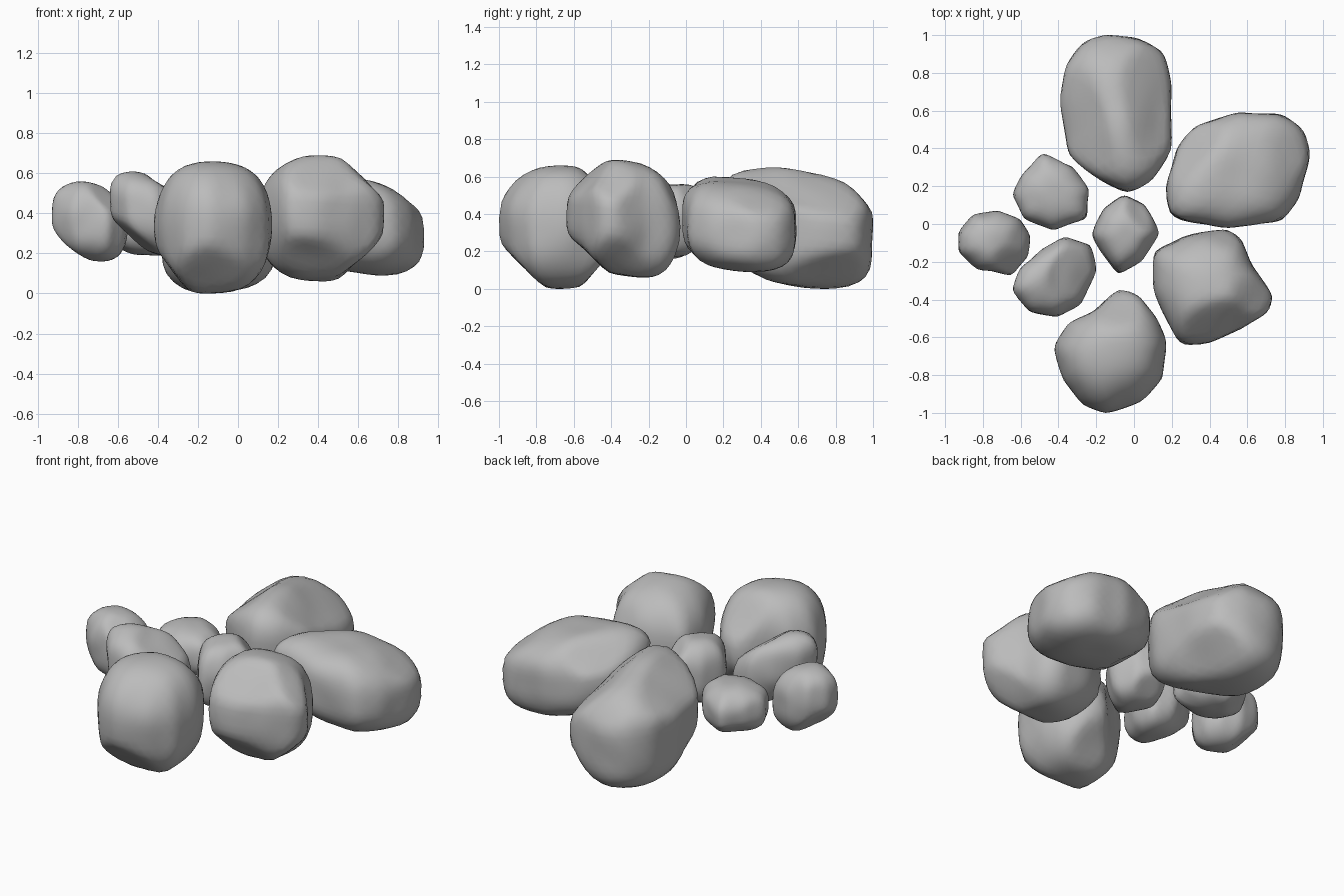
import bpy, bmesh, math
from mathutils import Vector, noise

cube = bpy.data.objects.get("Cube")
if cube:
    bpy.data.objects.remove(cube, do_unlink=True)

stone = bpy.data.materials.new("stone_grey")
stone.use_nodes = True
GREY = (0.5, 0.5, 0.5, 1)
stone.diffuse_color = GREY
stone.node_tree.nodes["Principled BSDF"].inputs["Base Color"].default_value = GREY


def reach(points, centre, angle):
    """Distance from the centre to the outline in one direction."""
    ray = Vector((math.cos(angle), math.sin(angle)))
    best = 0
    for i, p in enumerate(points):
        a = Vector(p) - centre
        edge = Vector(points[(i + 1) % len(points)]) - centre - a
        det = ray.cross(edge)
        if abs(det) < 1e-9:
            continue
        along = a.cross(ray) / det
        if -1e-6 <= along <= 1 + 1e-6:
            best = max(best, a.cross(edge) / det)
    return best


def rock(name, outline, low, high, tilt=(0, 0), cuts=(), power=2.5):
    """Boulder from a plan outline, height range, tilt and flattened sides.
    Each cut is (azimuth, elevation, fraction of the extent kept)."""
    xs, ys = zip(*outline)
    centre = Vector(((min(xs) + max(xs)) / 2, (min(ys) + max(ys)) / 2))
    half = (high - low) / 2
    bm = bmesh.new()
    bmesh.ops.create_icosphere(bm, subdivisions=4, radius=1)
    for v in bm.verts:
        d = v.co.normalized()
        flat = math.hypot(d.x, d.y)
        k = (flat ** power + abs(d.z) ** power) ** (-1 / power)
        angle = math.atan2(d.y, d.x)
        r = reach(outline, centre, angle) * flat * k
        x, y = r * math.cos(angle), r * math.sin(angle)
        v.co = (x, y, half * d.z * k + tilt[0] * x + tilt[1] * y)
    # flattened facets
    for azimuth, elevation, keep in cuts:
        a, e = math.radians(azimuth), math.radians(elevation)
        n = Vector((math.cos(a) * math.cos(e), math.sin(a) * math.cos(e), math.sin(e)))
        limit = keep * max(n.dot(v.co) for v in bm.verts)
        for v in bm.verts:
            v.co -= n * max(0, n.dot(v.co) - limit) * 0.9
    # broad lumps, then softened edges
    seed = Vector((centre.x, centre.y, low)) * 7
    for v in bm.verts:
        lump = noise.noise(v.co * (1.6 / half) + seed)
        v.co += v.co.normalized() * lump * half * 0.05
    bmesh.ops.smooth_vert(bm, verts=bm.verts, factor=0.5,
                          use_axis_x=True, use_axis_y=True, use_axis_z=True)
    # fit to the wanted extents
    spans = ((min(xs), max(xs)), (min(ys), max(ys)), (low, high))
    for axis, (start, end) in enumerate(spans):
        vals = [v.co[axis] for v in bm.verts]
        bottom, size = min(vals), max(vals) - min(vals)
        for v in bm.verts:
            v.co[axis] = start + (v.co[axis] - bottom) / size * (end - start)
    for f in bm.faces:
        f.smooth = True
    mesh = bpy.data.meshes.new(name)
    bm.to_mesh(mesh)
    bm.free()
    mesh.materials.append(stone)
    bpy.context.collection.objects.link(bpy.data.objects.new(name, mesh))


# Large boulders
rock("back_boulder",
     [(-.03, .17), (-.18, .24), (-.35, .38), (-.39, .65), (-.37, .84), (-.27, .96),
      (-.15, 1), (.03, .98), (.16, .91), (.2, .75), (.2, .4), (.1, .24)],
     0, .65, (0, -.13),
     [(18, 48, .74), (188, 48, .74), (90, 35, .94), (20, -45, .8), (-120, -42, .77)], 3.4)
rock("back_left_boulder",
     [(.18, .04), (.17, .2), (.22, .4), (.33, .52), (.55, .59), (.77, .58), (.89, .5),
      (.93, .37), (.87, .14), (.77, .02), (.5, -.02), (.3, .01)],
     .09, .6, (-.15, -.08), [(20, 50, .9), (135, 45, .84), (180, -50, .92)], 3)
rock("front_left_boulder",
     [(.1, -.14), (.25, -.07), (.48, -.03), (.56, -.08), (.61, -.22), (.73, -.38),
      (.7, -.47), (.57, -.56), (.4, -.63), (.24, -.64), (.15, -.47), (.1, -.35)],
     .06, .69, (0, -.13),
     [(-75, 45, .8), (0, 45, .82), (0, -45, .82), (-90, -45, .85), (80, 30, .92)], 2.6)
rock("front_boulder",
     [(-.08, -.35), (.03, -.38), (.13, -.5), (.17, -.62), (.16, -.82), (.05, -.93),
      (-.15, -1), (-.27, -.96), (-.38, -.83), (-.42, -.65), (-.34, -.53), (-.23, -.47)],
     0, .66, (0, 0), [(-90, -45, .82), (90, 40, .82), (180, -40, .88), (90, -40, .83)], 2.5)

# Small stones
rock("centre_stone",
     [(-.05, .15), (.06, .1), (.13, -.05), (.04, -.19), (-.08, -.26), (-.17, -.14),
      (-.22, -.06), (-.16, .08)],
     .17, .56, (0, .05), [(45, 40, .86), (90, -45, .86)])
rock("back_right_stone",
     [(-.48, .37), (-.33, .3), (-.24, .18), (-.25, .03), (-.43, -.03), (-.58, .03),
      (-.64, .15), (-.59, .26)],
     .19, .47, (0, 0), [(135, -50, .88)], 2.6)
rock("front_right_stone",
     [(-.36, -.07), (-.23, -.12), (-.2, -.25), (-.28, -.42), (-.4, -.49), (-.55, -.46),
      (-.64, -.35), (-.6, -.24), (-.48, -.14)],
     .18, .61, (-.4, 0), [(0, 50, .8), (200, -45, .82)])
rock("far_right_stone",
     [(-.72, .07), (-.6, .02), (-.55, -.07), (-.56, -.18), (-.65, -.27), (-.82, -.24),
      (-.93, -.15), (-.93, -.05), (-.85, .04)],
     .16, .56, (-.2, 0), [(-45, 45, .85), (0, 45, .93), (160, -45, .78)])
